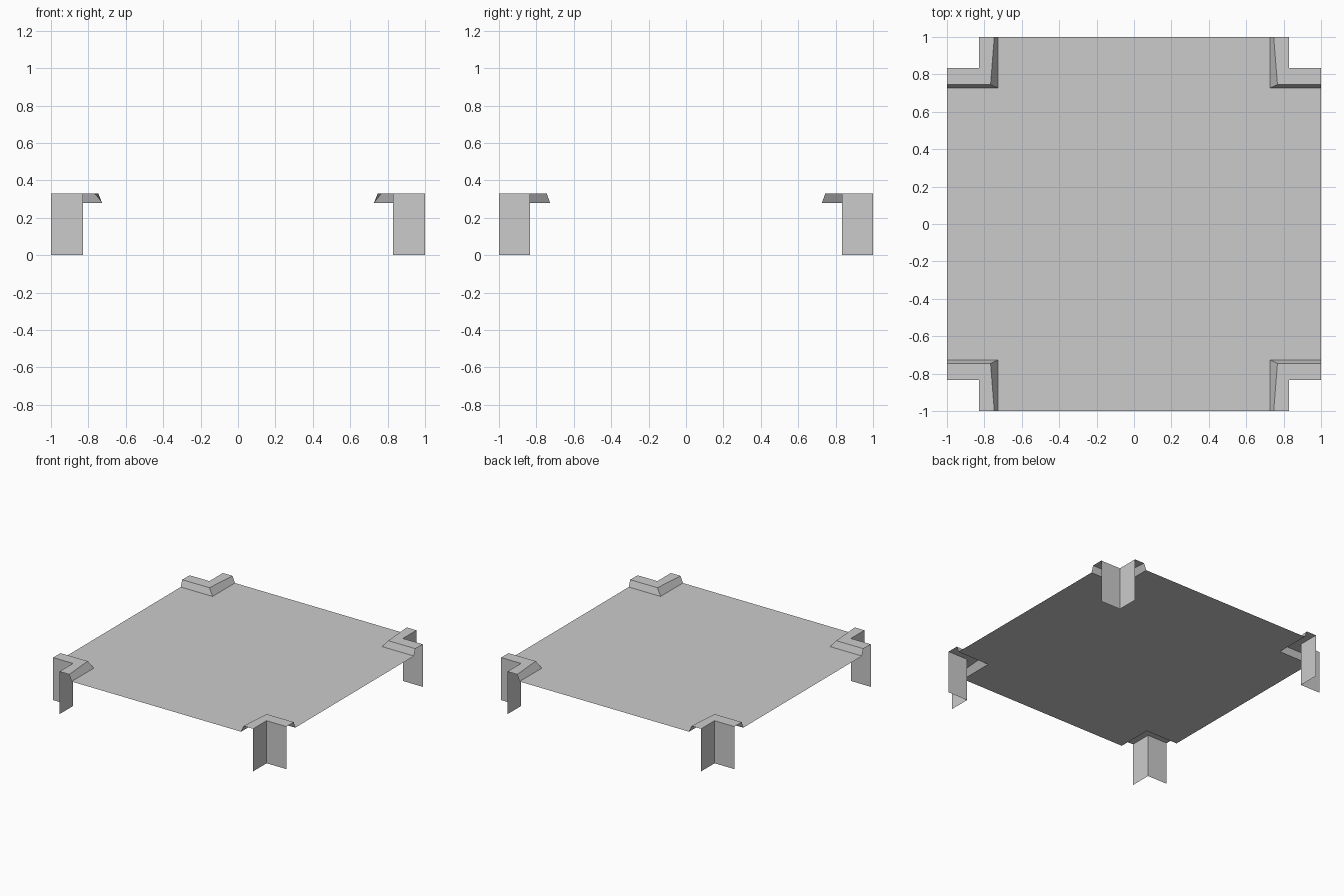
import bpy

# Remove the default cube
cube = bpy.data.objects.get("Cube")
if cube:
    bpy.data.objects.remove(cube, do_unlink=True)

# Single plain grey for every part
GREY = (0.6, 0.6, 0.6, 1)
grey = bpy.data.materials.new("plain_grey")
grey.use_nodes = True
grey.diffuse_color = GREY
grey.node_tree.nodes["Principled BSDF"].inputs["Base Color"].default_value = GREY

SHEET_Z, TOP_Z = 0.28, 0.33
NOTCH_X, NOTCH_Y, BASE = 0.83, 0.835, 0.727
CORNERS = {"front_right": (-1, -1), "front_left": (1, -1),
           "back_left": (1, 1), "back_right": (-1, 1)}


def make_object(name, verts, faces):
    mesh = bpy.data.meshes.new(name)
    mesh.from_pydata(verts, [], faces)
    mesh.materials.append(grey)
    mesh.update()
    obj = bpy.data.objects.new(name, mesh)
    bpy.context.collection.objects.link(obj)
    return obj


def bent_row(z, bend_x, bend_y):
    """Three points of an L: end of the x arm, inner bend, end of the y arm."""
    return [(1, bend_y, z), (bend_x, bend_y, z), (min(bend_x, NOTCH_X), 1, z)]


# Flat sheet: a cross-shaped outline, counter-clockwise, with the corners cut away
outline = []
for sx, sy in CORNERS.values():
    points = [(sx, sy * BASE, SHEET_Z), (sx * BASE, sy * BASE, SHEET_Z),
              (sx * BASE, sy, SHEET_Z)]
    outline += points if sx * sy > 0 else points[::-1]
# Centre panel and a flap on each of the four sides
bends = [3 * i + 1 for i in range(4)]
flaps = [(b, b + 1, (b + 2) % 12, (b + 3) % 12) for b in bends]
make_object("flat_sheet", outline, [tuple(bends)] + flaps)

# Corner brackets: leg walls, flat ledge and slope down to the sheet
rows = [bent_row(0, NOTCH_X, NOTCH_Y),
        bent_row(TOP_Z, NOTCH_X, NOTCH_Y),
        [(1, 0.745, TOP_Z), (0.767, 0.745, TOP_Z), (0.747, 1, TOP_Z)],
        bent_row(SHEET_Z, BASE, BASE)]
for corner, (sx, sy) in CORNERS.items():
    verts = [(x * sx, y * sy, z) for row in rows for x, y, z in row]
    faces = []
    for r in range(len(rows) - 1):
        for c in range(2):
            a = 3 * r + c
            quad = (a, a + 3, a + 4, a + 1)
            faces.append(quad if sx * sy > 0 else quad[::-1])
    make_object(corner + "_leg_bracket", verts, faces)
